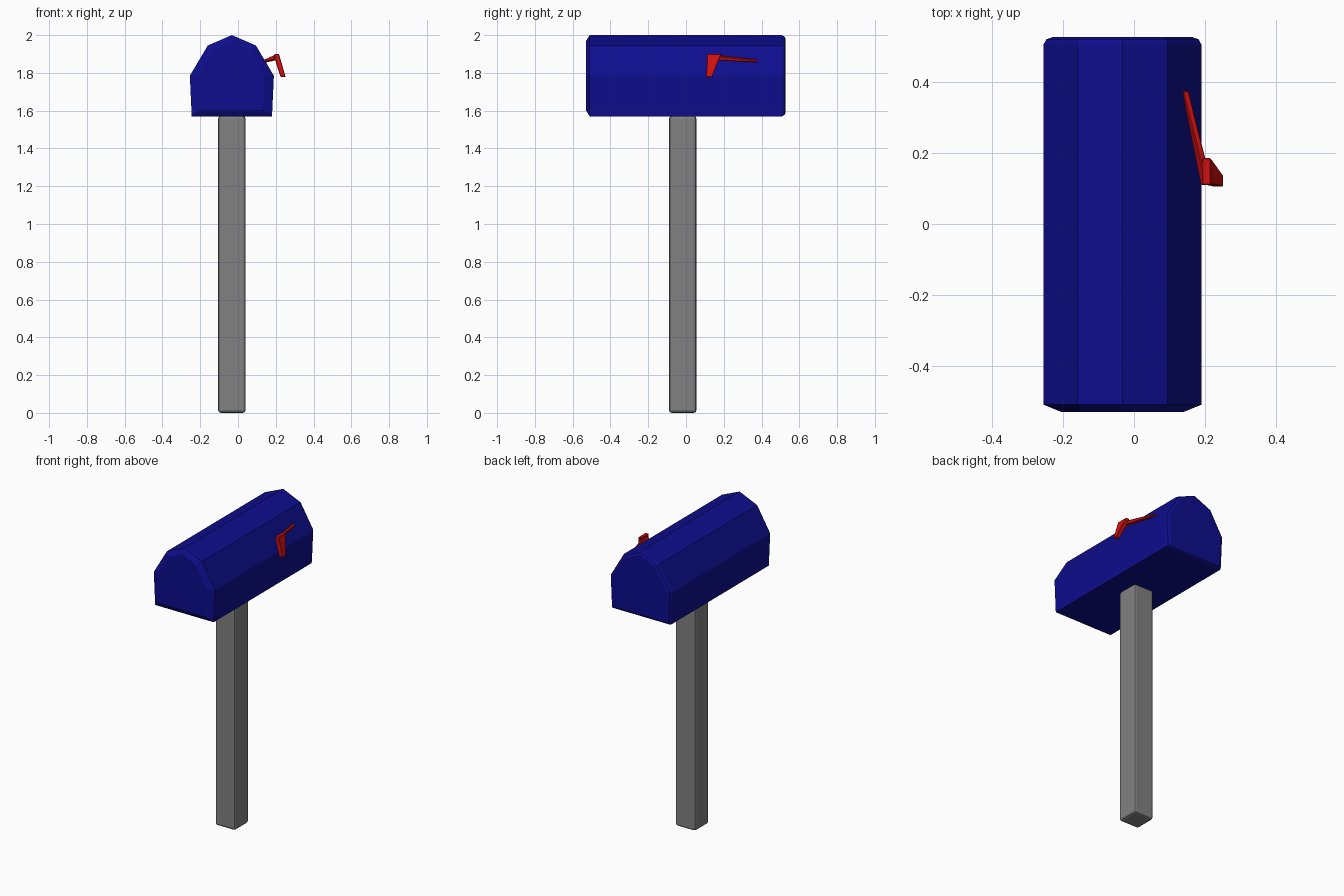
import bpy

if "Cube" in bpy.data.objects:
    bpy.data.objects.remove(bpy.data.objects["Cube"], do_unlink=True)


def material(name, r, g, b):
    mat = bpy.data.materials.new(name)
    mat.use_nodes = True
    mat.diffuse_color = (r, g, b, 1)
    mat.node_tree.nodes["Principled BSDF"].inputs["Base Color"].default_value = (r, g, b, 1)
    return mat


def loft(name, rings, mat):
    """Join matching rings of points into a closed solid."""
    n = len(rings[0])
    verts = [p for ring in rings for p in ring]
    faces = [(k * n + i, k * n + (i + 1) % n, (k + 1) * n + (i + 1) % n, (k + 1) * n + i)
             for k in range(len(rings) - 1) for i in range(n)]
    faces += [tuple(reversed(range(n))), tuple(range(len(verts) - n, len(verts)))]
    mesh = bpy.data.meshes.new(name)
    mesh.from_pydata(verts, [], faces)
    mesh.materials.append(mat)
    obj = bpy.data.objects.new(name, mesh)
    bpy.context.collection.objects.link(obj)
    # Consistent outward normals
    bpy.context.view_layer.objects.active = obj
    bpy.ops.object.select_all(action='DESELECT')
    obj.select_set(True)
    bpy.ops.object.mode_set(mode='EDIT')
    bpy.ops.mesh.select_all(action='SELECT')
    bpy.ops.mesh.normals_make_consistent(inside=False)
    bpy.ops.object.mode_set(mode='OBJECT')
    return obj


def bevel(obj, width, segments=1):
    mod = obj.modifiers.new("Bevel", 'BEVEL')
    mod.width = width
    mod.segments = segments


def rect_z(x0, x1, y0, y1, z):
    return [(x0, y0, z), (x1, y0, z), (x1, y1, z), (x0, y1, z)]


blue = material("dark blue", 0.004, 0.004, 0.27)
grey = material("post grey", 0.22, 0.22, 0.22)
red = material("flag red", 0.64, 0.005, 0.005)

# Mailbox body: faceted arch lofted along y, with chamfered ends
cx, cz = -0.0325, 1.785
half = [(0.2125, 1.57), (0.2225, 1.785), (0.1275, 1.945)]
arch = half + [(0, 2.0)] + [(-x, z) for x, z in reversed(half)]


def arch_ring(y, sx, sz):
    return [(cx + x * sx, y, cz + (z - cz) * sz) for x, z in arch]


loft("mailbox_body", [
    arch_ring(-0.53, 0.78, 0.85),
    arch_ring(-0.51, 1, 1),
    arch_ring(0.507, 1, 1),
    arch_ring(0.521, 0.965, 0.97),
    arch_ring(0.528, 0.88, 0.9),
], blue)

# Square post
post = loft("post", [rect_z(-0.105, 0.04, -0.09, 0.055, z) for z in (0, 1.572)], grey)
bevel(post, 0.014, 2)

# Flag arm, running forward and outward from the side of the body
arm = loft("flag_arm", [
    [(0.135, 0.375, 1.857), (0.152, 0.375, 1.855), (0.155, 0.375, 1.865), (0.138, 0.375, 1.872)],
    [(0.188, 0.11, 1.868), (0.215, 0.11, 1.87), (0.22, 0.11, 1.895), (0.205, 0.11, 1.902)],
], red)
bevel(arm, 0.003)

# Tapered flag tab hanging from the front of the arm
tab = loft("flag_tab", [
    rect_z(0.192, 0.217, 0.11, 0.187, 1.9),
    rect_z(0.203, 0.233, 0.11, 0.165, 1.845),
    rect_z(0.226, 0.252, 0.105, 0.138, 1.778),
], red)
bevel(tab, 0.003)
